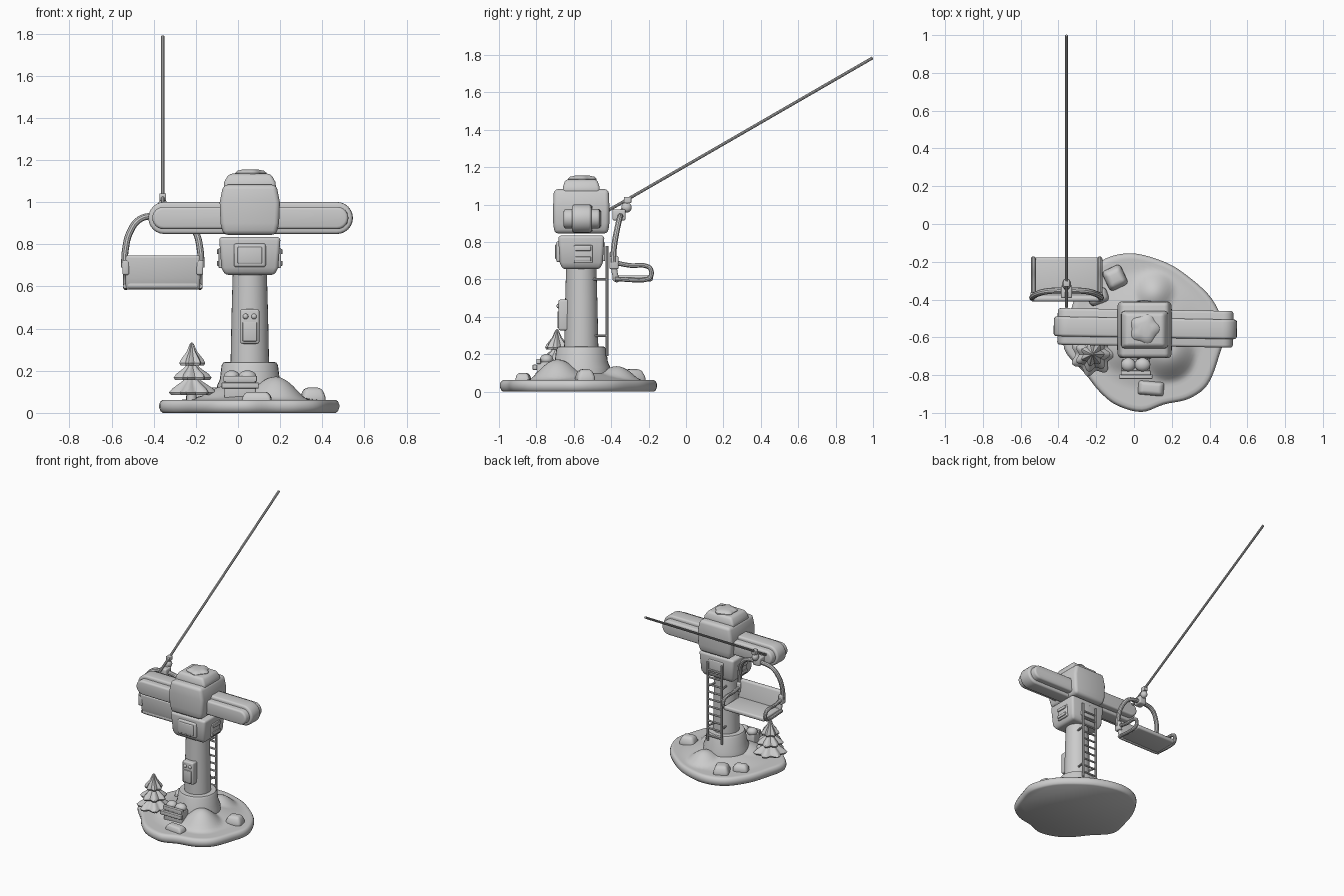
import bpy, bmesh, math
from mathutils import Vector

if "Cube" in bpy.data.objects:
    bpy.data.objects.remove(bpy.data.objects["Cube"])

grey = bpy.data.materials.new("plain_grey")
grey.use_nodes = True
grey.diffuse_color = (0.6, 0.6, 0.6, 1)
grey.node_tree.nodes["Principled BSDF"].inputs["Base Color"].default_value = (0.6, 0.6, 0.6, 1)

PX, PY = 0.056, -0.56      # pole axis
CX = -0.357                # chair and cable line


def finish(name, data, bevel=0.0, loc=(0, 0, 0), rz=0.0, angle=35):
    ob = bpy.data.objects.new(name, data)
    bpy.context.collection.objects.link(ob)
    ob.location, ob.rotation_euler.z = loc, math.radians(rz)
    if bevel:
        m = ob.modifiers.new("bevel", "BEVEL")
        m.width, m.segments, m.limit_method = bevel, 3, "ANGLE"
        m.angle_limit = math.radians(25)
    bpy.ops.object.select_all(action="DESELECT")
    ob.select_set(True)
    bpy.context.view_layer.objects.active = ob
    bpy.ops.object.convert(target="MESH")
    ob = bpy.context.object
    ob.data.materials.clear()
    ob.data.materials.append(grey)
    bpy.ops.object.shade_smooth_by_angle(angle=math.radians(angle))
    return ob


def rings_mesh(name, rings):
    """Skin a stack of closed rings and cap both ends."""
    bm = bmesh.new()
    loops = [[bm.verts.new(p) for p in ring] for ring in rings]
    for a, b in zip(loops, loops[1:]):
        for i in range(len(a)):
            j = (i + 1) % len(a)
            bm.faces.new((a[i], a[j], b[j], b[i]))
    bm.faces.new(loops[0][::-1])
    bm.faces.new(loops[-1])
    bmesh.ops.recalc_face_normals(bm, faces=bm.faces)
    me = bpy.data.meshes.new(name)
    bm.to_mesh(me)
    bm.free()
    return me


def loft(name, x, y, sections, bevel=0.01, rz=0):
    """Rectangular sections: height, half width, half depth, optional y shift."""
    rings = []
    for z, hx, hy, *dy in sections:
        d = dy[0] if dy else 0
        rings.append([(sx * hx, sy * hy + d, z) for sx, sy in ((-1, -1), (1, -1), (1, 1), (-1, 1))])
    return finish(name, rings_mesh(name, rings), bevel, (x, y, 0), rz)


def box(name, x, y, z, hx, hy, hz, bevel=0.006, rz=0):
    return loft(name, x, y, [(z - hz, hx, hy), (z + hz, hx, hy)], bevel, rz)


def lathe(name, x, y, profile, n=32, lobes=0, depth=0.0):
    rings = []
    for z, r in profile:
        ring = []
        for i in range(n):
            a = math.tau * i / n
            k = r * (1 - depth + depth * math.cos(lobes * a))
            ring.append((k * math.cos(a), k * math.sin(a), z))
        rings.append(ring)
    return finish(name, rings_mesh(name, rings), 0, (x, y, 0))


def tube(name, points, radius, smooth=True):
    cu = bpy.data.curves.new(name, "CURVE")
    cu.dimensions, cu.bevel_depth, cu.bevel_resolution = "3D", radius, 3
    cu.use_fill_caps = True
    if smooth:
        sp = cu.splines.new("BEZIER")
        sp.bezier_points.add(len(points) - 1)
        for bp, p in zip(sp.bezier_points, points):
            bp.co = p
            bp.handle_left_type = bp.handle_right_type = "AUTO"
    else:
        sp = cu.splines.new("POLY")
        sp.points.add(len(points) - 1)
        for sp_point, p in zip(sp.points, points):
            sp_point.co = (*p, 1)
    return finish(name, cu)


def blob(name, x, y, z, rx, ry, rz):
    bm = bmesh.new()
    bmesh.ops.create_icosphere(bm, subdivisions=3, radius=1)
    for v in bm.verts:
        v.co = Vector((v.co.x * rx, v.co.y * ry, v.co.z * rz))
    me = bpy.data.meshes.new(name)
    bm.to_mesh(me)
    bm.free()
    return finish(name, me, 0, (x, y, z))


def stadium(name, half_len, r, half_depth, bevel):
    ring = []
    for side, start in ((1, -90), (-1, 90)):
        for i in range(13):
            a = math.radians(start + 15 * i)
            ring.append((side * (half_len - r) + r * math.cos(a), r * math.sin(a)))
    rings = [[(x, y, z) for x, z in ring] for y in (-half_depth, half_depth)]
    return finish(name, rings_mesh(name, rings), bevel, (0.06, -0.55, 0.925), -1)


# Snowy ground with a wavy rim and soft mounds
rim = [(0.48, -0.56), (0.45, -0.70), (0.39, -0.85), (0.29, -0.925), (0.16, -0.955), (0.04, -0.995),
       (-0.09, -0.96), (-0.18, -0.89), (-0.26, -0.79), (-0.37, -0.66), (-0.345, -0.5), (-0.29, -0.34),
       (-0.18, -0.2), (-0.02, -0.155), (0.16, -0.2), (0.29, -0.28), (0.415, -0.4)]
outline = []
for i in range(len(rim)):
    p0, p1, p2, p3 = (Vector(rim[(i + k - 1) % len(rim)]) for k in range(4))
    for s in range(5):
        t = s / 5
        outline.append(0.5 * (2 * p1 + (p2 - p0) * t + (2 * p0 - 5 * p1 + 4 * p2 - p3) * t * t
                              + (3 * p1 - p0 - 3 * p2 + p3) * t ** 3))
mounds = [(PX, PY, 0.32, 0.055), (0.19, -0.70, 0.14, 0.08), (0.11, -0.35, 0.11, 0.05),
          (-0.06, -0.66, 0.13, 0.03)]


def ground(p):
    z = 0.062
    for x, y, r, h in mounds:
        z += h * max(0, 1 - ((p.x - x) ** 2 + (p.y - y) ** 2) / r ** 2) ** 1.5
    return z


centre = Vector((PX, PY))
rings = []
for s, z in ((0.96, 0.0), (0.985, 0.008), (1.0, 0.025), (1.0, 0.04), (0.985, 0.055)):
    rings.append([(*centre.lerp(p, s), z) for p in outline])
for k in range(24):
    ring = [centre.lerp(p, 0.96 - 0.0395 * k) for p in outline]
    rings.append([(*p, ground(p)) for p in ring])
finish("snow_ground", rings_mesh("snow_ground", rings), angle=60)

# Pole and footing
lathe("footing", PX, PY, [(0.06, 0.16), (0.13, 0.155), (0.16, 0.142), (0.225, 0.134), (0.24, 0.125), (0.243, 0.08)])
lathe("pole", PX, PY, [(0.2, 0.092), (0.45, 0.087), (0.7, 0.08)])

# Motor housing with panels on every side
loft("motor_housing", PX, PY, [(0.655, 0.118, 0.1), (0.69, 0.135, 0.115), (0.835, 0.146, 0.124)], 0.016)
box("motor_front_panel", PX, PY - 0.12, 0.748, 0.076, 0.014, 0.056, 0.012)
box("motor_front_hatch", PX, PY - 0.134, 0.748, 0.058, 0.006, 0.04, 0.006)
box("motor_back_panel", PX, PY + 0.12, 0.748, 0.06, 0.008, 0.05)
for side in (-1, 1):
    box("motor_side_panel", PX + side * 0.138, PY + 0.01, 0.735, 0.01, 0.05, 0.048)
    for z in (0.71, 0.765):
        box("motor_vent", PX + side * 0.145, PY + 0.01, z, 0.01, 0.042, 0.012, 0.004)

# Head, roof cap and the snow on it
loft("head", PX, PY, [(0.845, 0.126, 0.143), (0.9, 0.139, 0.15), (1.0, 0.143, 0.15), (1.083, 0.126, 0.147)], 0.022)
loft("roof_cap", PX, PY, [(1.06, 0.125, 0.1), (1.095, 0.122, 0.098), (1.135, 0.1, 0.085)], 0.016)
lathe("roof_snow", PX, PY + 0.005, [(1.12, 0.08), (1.138, 0.08), (1.149, 0.068), (1.155, 0.04)], 40, 5, 0.08)

# Cross arm in layers
stadium("cross_arm_core", 0.485, 0.076, 0.052, 0.014)
stadium("cross_arm_sides", 0.465, 0.053, 0.097, 0.014)

# Control box on the pole
box("control_box", PX, -0.652, 0.41, 0.045, 0.03, 0.082, 0.01)
box("control_door", PX, -0.682, 0.385, 0.034, 0.006, 0.045, 0.004)
for side in (-1, 1):
    blob("control_knob", PX + side * 0.02, -0.682, 0.458, 0.013, 0.01, 0.013)

# Ladder behind the pole
for side in (-1, 1):
    tube("ladder_rail", [(PX + side * 0.058, -0.422, 0.19), (PX + side * 0.058, -0.422, 0.78)], 0.009, False)
    for z in (0.3, 0.6):
        tube("ladder_bracket", [(PX + side * 0.058, -0.422, z), (PX + side * 0.045, -0.5, z)], 0.007, False)
for i in range(10):
    z = 0.23 + 0.055 * i
    tube("ladder_rung", [(PX - 0.058, -0.422, z), (PX + 0.058, -0.422, z)], 0.007, False)

# Chair
box("chair_seat", CX, -0.285, 0.606, 0.17, 0.108, 0.016, 0.012)
loft("chair_back", CX, -0.39, [(0.585, 0.176, 0.016, 0.02), (0.64, 0.178, 0.016, 0.008),
                               (0.748, 0.178, 0.016, -0.006)], 0.013)
for side in (-1, 1):
    x = CX + side * 0.176
    box("chair_joint", x, -0.385, 0.69, 0.016, 0.024, 0.035, 0.008)
    tube("chair_armrest", [(x, -0.38, 0.69), (x, -0.30, 0.675), (x, -0.205, 0.669), (x, -0.189, 0.655),
                           (x, -0.189, 0.615), (x, -0.205, 0.602), (x, -0.38, 0.602)], 0.013)

# Hanger, clamp and cable
arch = [(-0.182, -0.39, 0.69), (-0.178, -0.385, 0.77), (-0.155, -0.37, 0.86), (-0.11, -0.357, 0.918),
        (-0.05, -0.352, 0.935)]
arch += [(-x, y, z) for x, y, z in arch[::-1]]
tube("hanger_arch", [(CX + x, y, z) for x, y, z in arch], 0.016)
box("hanger_clamp", CX, -0.358, 0.945, 0.03, 0.035, 0.03, 0.01)
tube("clamp_neck", [(CX, -0.345, 0.95), (CX, -0.315, 1.01)], 0.016, False)
blob("clamp_ball", CX, -0.318, 0.985, 0.024, 0.028, 0.028)
box("cable_grip", CX, -0.312, 1.025, 0.016, 0.02, 0.017, 0.005)
tube("cable", [(CX, -0.44, 0.955), (CX, 0.998, 1.785)], 0.0085, False)

# Fir tree from drooping tiers
TX, TY = -0.22, -0.69
lathe("tree_trunk", TX, TY, [(0.05, 0.025), (0.14, 0.02)], 12)
for z, r, h in ((0.085, 0.12, 0.11), (0.155, 0.095, 0.1), (0.225, 0.065, 0.11)):
    lathe("tree_tier", TX, TY, [(z + 0.02, r * 0.4), (z, r * 0.9), (z + 0.012, r), (z + 0.03, r * 0.85),
                                (z + h * 0.6, r * 0.4), (z + h * 0.92, r * 0.16), (z + h, r * 0.04)], 42, 7, 0.13)

# Slatted bench with snow on the seat
BX = 0.01
box("bench_base", BX, -0.755, 0.11, 0.075, 0.04, 0.05, 0.008)
for y, z, w in ((-0.808, 0.13, 0.088), (-0.788, 0.162, 0.08)):
    box("bench_plank", BX, y, z, w, 0.012, 0.014, 0.004)
for dx, r in ((-0.04, 0.038), (0.035, 0.042)):
    blob("bench_snow", BX + dx, -0.745, 0.172, r, 0.036, 0.03)

# Rocks
for x, y, a, b, top, turn in ((0.09, -0.87, 0.07, 0.038, 0.1, -5), (0.355, -0.54, 0.058, 0.05, 0.12, 10),
                              (-0.10, -0.285, 0.055, 0.06, 0.12, 25), (-0.19, -0.385, 0.055, 0.04, 0.11, 20)):
    loft("rock", x, y, [(0.04, a, b), (0.08, a * 0.95, b * 0.95), (top, a * 0.7, b * 0.65)], 0.02, turn)
